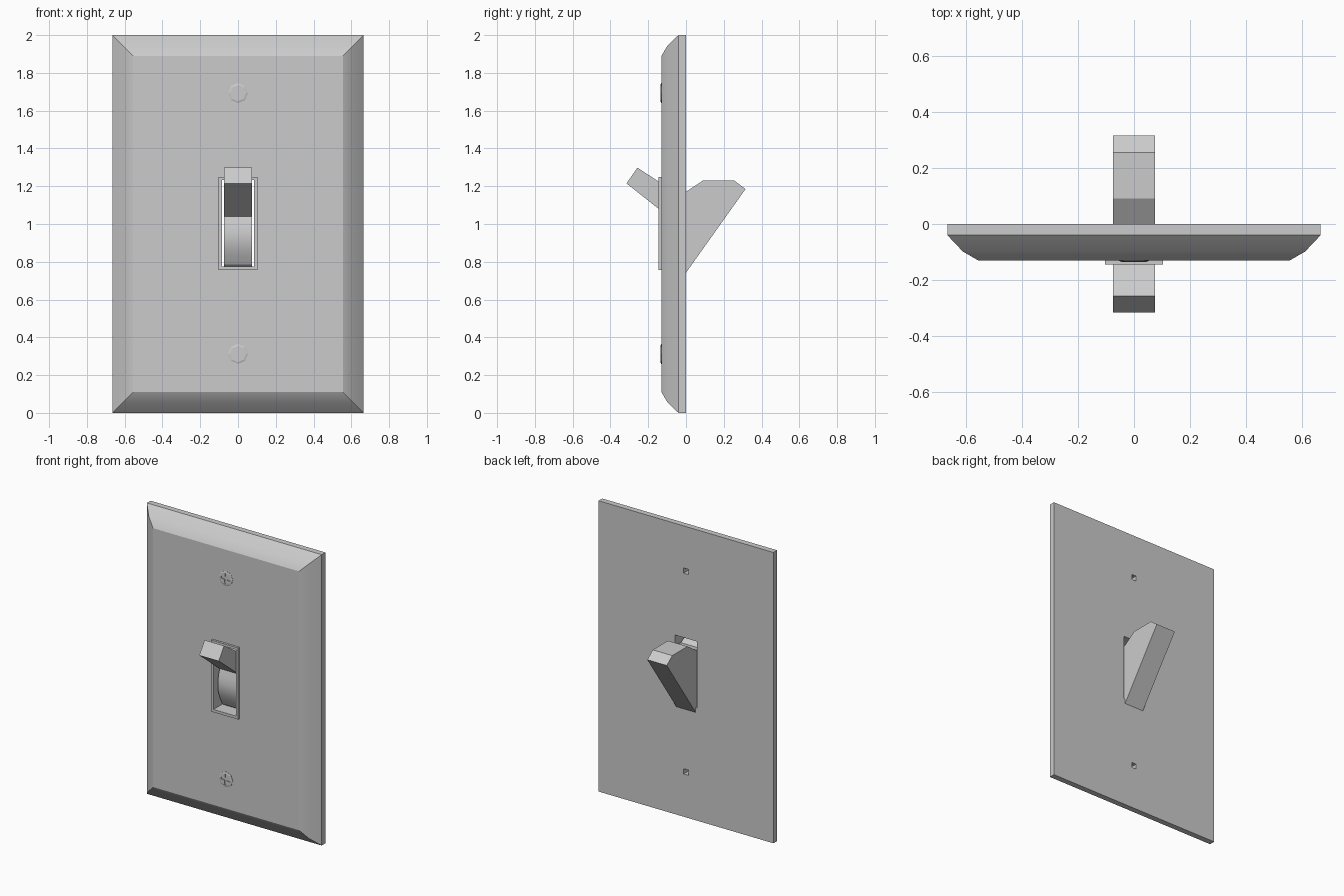
import bpy, bmesh, math
from mathutils import Matrix

cube = bpy.data.objects.get("Cube")
if cube:
    bpy.data.objects.remove(cube, do_unlink=True)

grey = bpy.data.materials.new("light grey plastic")
grey.use_nodes = True
grey.diffuse_color = (0.6, 0.6, 0.6, 1)
grey.node_tree.nodes["Principled BSDF"].inputs["Base Color"].default_value = (0.6, 0.6, 0.6, 1)


def finish(name, bm):
    bmesh.ops.recalc_face_normals(bm, faces=bm.faces[:])
    me = bpy.data.meshes.new(name)
    bm.to_mesh(me)
    bm.free()
    me.materials.append(grey)
    ob = bpy.data.objects.new(name, me)
    bpy.context.collection.objects.link(ob)
    return ob


def loft(name, rings):
    """Skin a list of equal-length point rings and cap both ends."""
    bm = bmesh.new()
    vr = [[bm.verts.new(p) for p in r] for r in rings]
    n = len(vr[0])
    for a, b in zip(vr, vr[1:]):
        for i in range(n):
            bm.faces.new((a[i], a[(i + 1) % n], b[(i + 1) % n], b[i]))
    bm.faces.new(vr[0])
    bm.faces.new(vr[-1])
    return finish(name, bm)


def rect(x, y, z0, z1):
    return [(-x, y, z0), (x, y, z0), (x, y, z1), (-x, y, z1)]


def block(name, x, y0, y1, z0, z1):
    return loft(name, [rect(x, y0, z0, z1), rect(x, y1, z0, z1)])


def cut(ob, cutter):
    cutter.hide_render = True
    m = ob.modifiers.new("cut", 'BOOLEAN')
    m.operation = 'DIFFERENCE'
    m.solver = 'EXACT'
    m.object = cutter
    bpy.context.view_layer.objects.active = ob
    bpy.ops.object.modifier_apply(modifier=m.name)
    bpy.data.objects.remove(cutter, do_unlink=True)


def smooth(ob, angle):
    bpy.ops.object.select_all(action='DESELECT')
    ob.select_set(True)
    bpy.context.view_layer.objects.active = ob
    bpy.ops.object.shade_smooth_by_angle(angle=math.radians(angle))


# Wall plate: straight rim, then a two-step rounded bevel
W = 0.665
steps = [(0, 0), (0, -0.04), (0.055, -0.098), (0.11, -0.13)]
plate = loft("wall_plate", [rect(W - i, y, i, 2 - i) for i, y in steps])

# Raised frame round the slot
frame = block("slot_frame", 0.103, -0.145, -0.12, 0.756, 1.248)
for part in (plate, frame):
    cut(part, block("slot_cutter", 0.085, -0.3, 0.1, 0.775, 1.232))

# Screws in small square through-holes
for label, z in (("upper", 1.693), ("lower", 0.312)):
    cut(plate, block("hole_cutter", 0.018, -0.11, 0.1, z - 0.018, z + 0.018))
    rings = [[(r * math.sin(k * math.pi / 4), y, z + r * math.cos(k * math.pi / 4))
              for k in range(8)] for r, y in ((0.053, -0.12), (0.053, -0.132), (0.043, -0.135))]
    screw = loft(label + "_screw", rings)
    for ang in (5, 95):
        bar = block("cross_cutter", 0.036, -0.2, -0.122, -0.007, 0.007)
        bar.data.transform(Matrix.Translation((0, 0, z)) @ Matrix.Rotation(math.radians(ang), 4, 'Y'))
        cut(screw, bar)

# Toggle: lever in front, curved hub in the slot, wedge behind (y, z)
profile = [(-0.257, 1.298), (-0.315, 1.215), (-0.094, 1.04)]
for k in range(1, 7):                     # convex hub face under the lever
    t = k / 6
    profile.append((-0.094 + 0.03 * t - 0.035 * math.sin(math.pi * t), 1.04 - 0.255 * t))
profile += [(0, 0.742), (0.315, 1.185), (0.255, 1.23), (0.09, 1.23),
            (0, 1.17), (-0.05, 1.163)]
toggle = loft("toggle_switch", [[(x, y, z) for y, z in profile] for x in (-0.074, 0.074)])
smooth(toggle, 20)
smooth(plate, 20)
